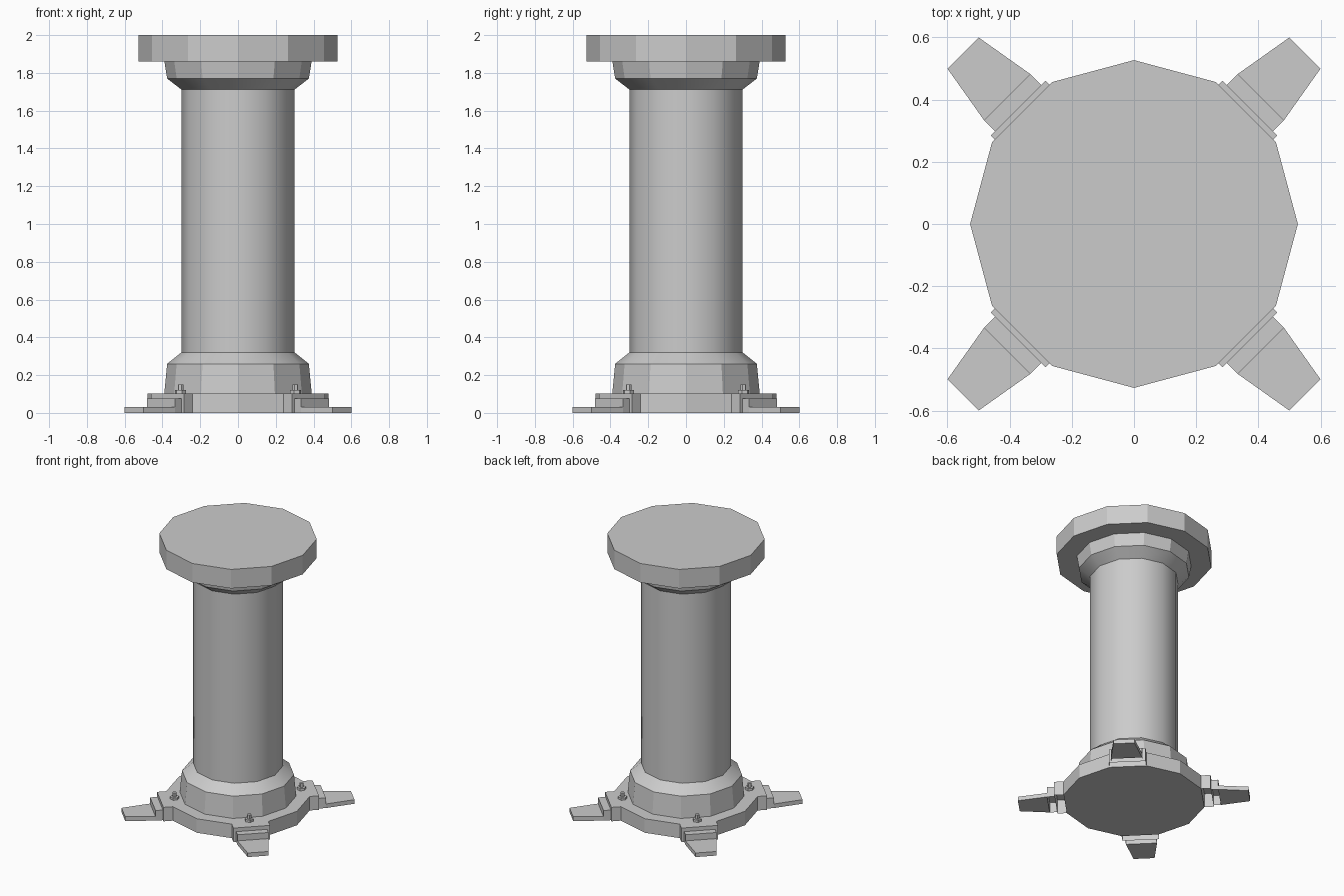
import bpy, bmesh, math
from mathutils import Matrix

if "Cube" in bpy.data.objects:
    bpy.data.objects.remove(bpy.data.objects["Cube"], do_unlink=True)

stone = bpy.data.materials.new("grey_stone")
stone.use_nodes = True
GREY = (0.6, 0.6, 0.6, 1)
stone.diffuse_color = GREY
stone.node_tree.nodes["Principled BSDF"].inputs["Base Color"].default_value = GREY


def finish(name, bm, smooth=False):
    mesh = bpy.data.meshes.new(name)
    bm.to_mesh(mesh)
    bm.free()
    mesh.materials.append(stone)
    for p in mesh.polygons:
        p.use_smooth = smooth
    ob = bpy.data.objects.new(name, mesh)
    bpy.context.collection.objects.link(ob)
    return ob


def lathe(name, profile, sides=12, smooth=False, capped=True, matrix=Matrix()):
    """Stack of polygon rings given as (radius, height)."""
    bm = bmesh.new()
    rings = []
    for r, z in profile:
        angles = [math.tau * i / sides for i in range(sides)]
        rings.append([bm.verts.new(matrix @ Matrix.Translation((r * math.cos(a), r * math.sin(a), z)).translation)
                      for a in angles])
    for low, high in zip(rings, rings[1:]):
        for i in range(sides):
            j = (i + 1) % sides
            bm.faces.new((low[i], low[j], high[j], high[i]))
    if capped:
        bm.faces.new(rings[0][::-1])
        bm.faces.new(rings[-1])
    return finish(name, bm, smooth)


def slab(name, outline, z0, z1, matrix, hollow=False):
    """Outline of (distance, half width) pairs, mirrored sideways and raised; hollow ones are open below and inward."""
    bm = bmesh.new()
    pts = outline + [(d, -w) for d, w in reversed(outline)]
    base = bm.faces.new([bm.verts.new((d, w, z0)) for d, w in pts])
    up = bmesh.ops.extrude_face_region(bm, geom=[base], use_keep_orig=True)["geom"]
    bmesh.ops.translate(bm, vec=(0, 0, z1 - z0), verts=[v for v in up if isinstance(v, bmesh.types.BMVert)])
    bmesh.ops.recalc_face_normals(bm, faces=bm.faces)
    if hollow:
        inner = [f for f in bm.faces if f.normal.z < -0.9 or f.normal.x < -0.9]
        bmesh.ops.delete(bm, geom=inner, context="FACES")
    bm.transform(matrix)
    return finish(name, bm)


# Column, with open sections that meet end to end
lathe("base_plate", [(0.48, 0), (0.48, 0.103)])
lathe("lower_collar", [(0.4, 0.002), (0.375, 0.26)], capped=False)
lathe("lower_taper", [(0.375, 0.26), (0.30, 0.32)], smooth=True, capped=False)
lathe("shaft", [(0.30, 0.32), (0.30, 1.712)], smooth=True, capped=False)
lathe("upper_taper", [(0.30, 1.712), (0.375, 1.77)], smooth=True, capped=False)
lathe("upper_collar", [(0.375, 1.77), (0.39, 1.862)], capped=False)
lathe("top_disc", [(0.527, 1.86), (0.527, 2.0)])

# Four diagonal feet, each with a bolt
for n, side in enumerate(("back_left", "back_right", "front_right", "front_left")):
    turn = Matrix.Rotation(math.radians(45 + 90 * n), 4, "Z")
    slab(side + "_arm", [(0.463, 0.124), (0.527, 0.124)], 0, 0.103, turn, hollow=True)
    slab(side + "_step", [(0.527, 0.105), (0.577, 0.105)], 0, 0.075, turn, hollow=True)
    slab(side + "_foot", [(0.577, 0.105), (0.777, 0.071)], 0, 0.03, turn)
    spot = turn @ Matrix.Translation((0.43, 0, 0))
    lathe(side + "_nut", [(0.03, 0.1), (0.03, 0.12)], 6, matrix=spot)
    lathe(side + "_bolt", [(0.015, 0.12), (0.015, 0.15)], 6, matrix=spot)
